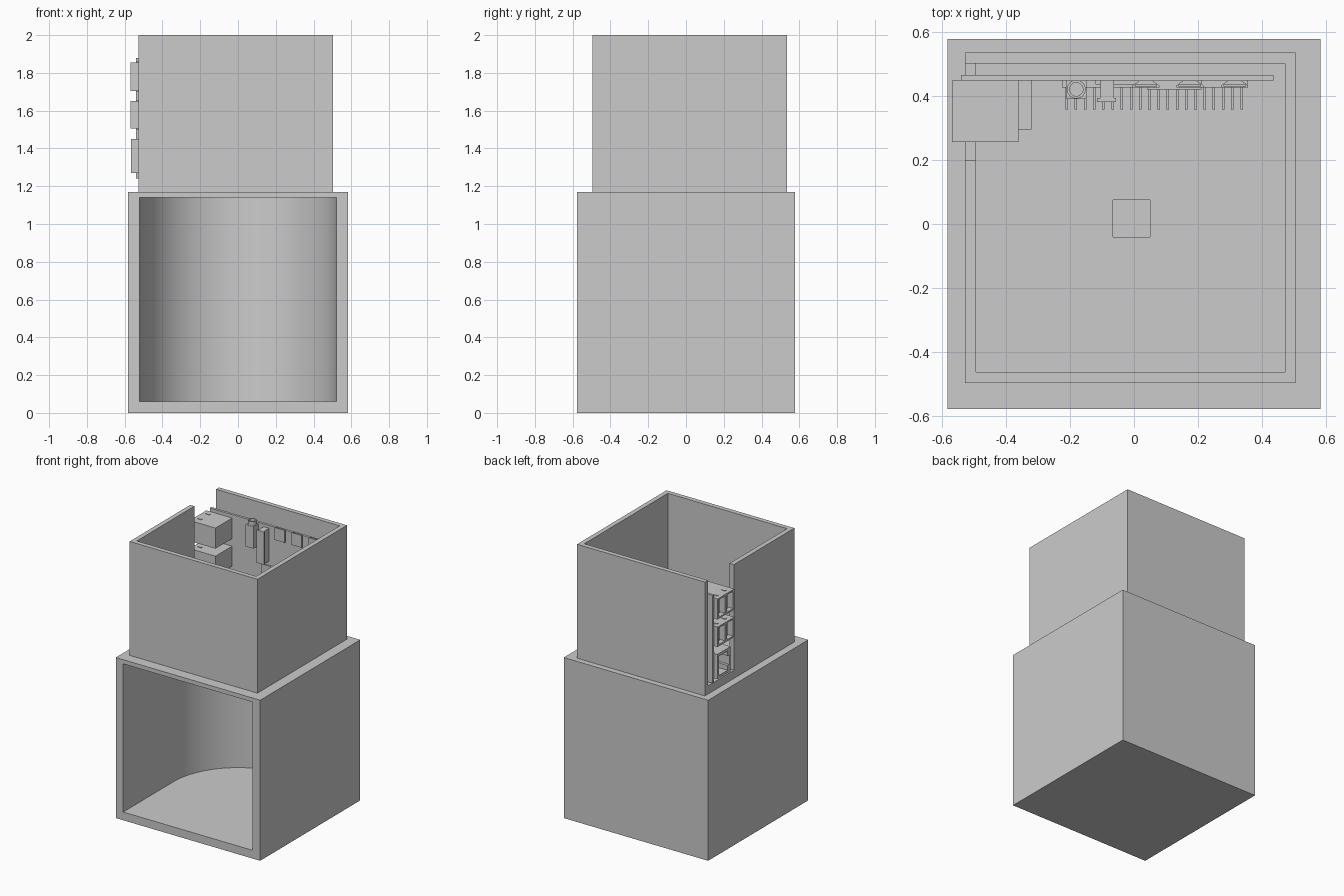
import bpy, bmesh, math

if "Cube" in bpy.data.objects:
    bpy.data.objects.remove(bpy.data.objects["Cube"])

grey = bpy.data.materials.new("plain grey")
grey.use_nodes = True
grey.diffuse_color = (0.6, 0.6, 0.6, 1)
grey.node_tree.nodes["Principled BSDF"].inputs["Base Color"].default_value = (0.6, 0.6, 0.6, 1)


def finish(name, bm):
    bmesh.ops.recalc_face_normals(bm, faces=bm.faces)
    mesh = bpy.data.meshes.new(name)
    bm.to_mesh(mesh)
    bm.free()
    mesh.materials.append(grey)
    ob = bpy.data.objects.new(name, mesh)
    bpy.context.collection.objects.link(ob)
    return ob


def prism(name, outline, z0, z1):
    """Plan outline raised from z0 to z1."""
    bm = bmesh.new()
    base = bm.faces.new([bm.verts.new((x, y, z0)) for x, y in outline])
    top = bmesh.ops.extrude_face_region(bm, geom=[base])["geom"]
    bmesh.ops.translate(bm, vec=(0, 0, z1 - z0),
                        verts=[v for v in top if isinstance(v, bmesh.types.BMVert)])
    return finish(name, bm)


def box(name, x, y, z):
    return prism(name, [(x[0], y[0]), (x[1], y[0]), (x[1], y[1]), (x[0], y[1])], *z)


def circle(cx, cy, r, count=24):
    return [(cx + r * math.cos(math.tau * i / count),
             cy + r * math.sin(math.tau * i / count)) for i in range(count)]


def cut(ob, *cutters):
    for cutter in cutters:
        mod = ob.modifiers.new("cut", 'BOOLEAN')
        mod.operation, mod.solver, mod.object = 'DIFFERENCE', 'EXACT', cutter
        bpy.context.view_layer.objects.active = ob
        bpy.ops.object.modifier_apply(modifier=mod.name)
        bpy.data.objects.remove(cutter)


def smooth(ob):
    bpy.ops.object.select_all(action='DESELECT')
    ob.select_set(True)
    bpy.context.view_layer.objects.active = ob
    bpy.ops.object.shade_smooth_by_angle(angle=math.radians(30))


# Lower housing: open front, rounded back wall inside, cable hole in the roof
R = 0.522
arc = [(R * math.cos(math.pi * i / 48), R * math.sin(math.pi * i / 48)) for i in range(49)]
housing = box("lower_housing", (-0.582, 0.582), (-0.576, 0.576), (0, 1.17))
cut(housing,
    prism("chamber_cutter", [(-R, -0.7), (R, -0.7)] + arc, 0.06, 1.14),
    box("hole_cutter", (-0.065, 0.05), (-0.04, 0.075), (1.1, 1.3)))
smooth(housing)

# Upper tray: open top, port slot in the side wall
tray = box("upper_tray", (-0.526, 0.504), (-0.496, 0.534), (1.17, 2.0))
cut(tray,
    box("tray_cutter", (-0.492, 0.47), (-0.462, 0.5), (1.2, 2.1)),
    box("slot_cutter", (-0.6, -0.45), (0.2, 0.5), (1.23, 2.1)),
    box("hole_cutter", (-0.065, 0.05), (-0.04, 0.075), (1.1, 1.3)))

# Circuit board standing against the back wall
FACE = 0.447
box("circuit_board", (-0.54, 0.435), (FACE, 0.465), (1.24, 1.88))
box("processor", (0.04, 0.21), (0.42, FACE), (1.46, 1.63))
box("memory_chip", (-0.12, 0.02), (0.435, FACE), (1.45, 1.59))

# Double port stacks with two openings, tongues and spring clips
for n, (z0, z1) in enumerate([(1.505, 1.65), (1.705, 1.855)], 1):
    stack = box(f"port_stack_{n}", (-0.568, -0.36), (0.255, FACE), (z0, z1))
    for k, y in enumerate((0.27, 0.362), 1):
        cut(stack, box("port_cutter", (-0.7, -0.43), (y, y + 0.07), (z0 + 0.012, z1 - 0.012)))
        box(f"port_tongue_{n}_{k}", (-0.55, -0.43), (y + 0.04, y + 0.06), (z0 + 0.025, z1 - 0.025))
        for side, z in (("low", z0), ("high", z1)):
            box(f"clip_{n}_{k}_{side}", (-0.54, -0.51), (y + 0.035, y + 0.05), (z - 0.004, z + 0.004))

# Network socket
socket = box("network_socket", (-0.566, -0.32), (0.295, FACE), (1.27, 1.45))
cut(socket, box("socket_cutter", (-0.7, -0.42), (0.33, 0.43), (1.29, 1.43)),
    box("notch_cutter", (-0.7, -0.42), (0.31, 0.35), (1.325, 1.395)))

# Round audio jack and ribbon connector
jack = box("audio_jack", (-0.212, -0.148), (0.39, FACE), (1.71, 1.87))
collar = prism("jack_collar", circle(-0.18, 0.42, 0.029), 1.865, 1.9)
cut(collar, prism("bore_cutter", circle(-0.18, 0.42, 0.021), 1.875, 2.0))
smooth(collar)
box("ribbon_connector", (-0.105, -0.062), (0.39, FACE), (1.62, 1.86))
box("ribbon_latch", (-0.116, -0.056), (0.38, 0.392), (1.62, 1.86))

# Tapered ports along the top edge
for n, x in enumerate((0.037, 0.174, 0.314), 1):
    w = 0.042
    x += 0.0
    port = prism(f"edge_port_{n}", [(x - w, 0.425), (x + w, 0.425), (x + w, 0.432),
                                    (x + 0.02, FACE), (x - 0.02, FACE), (x - w, 0.432)], 1.8, 1.89)
    cut(port, box("edge_port_cutter", (x - 0.033, x + 0.033), (0.428, 0.435), (1.85, 2.0)))

# Two rows of header pins
box("pin_header", (-0.225, 0.355), (0.425, FACE), (1.25, 1.31))
for row, z in enumerate((1.265, 1.295), 1):
    for i in range(20):
        x = -0.21 + i * 0.0287
        box(f"header_pin_{row}_{i + 1}", (x - 0.004, x + 0.004), (0.357, 0.426), (z - 0.004, z + 0.004))
